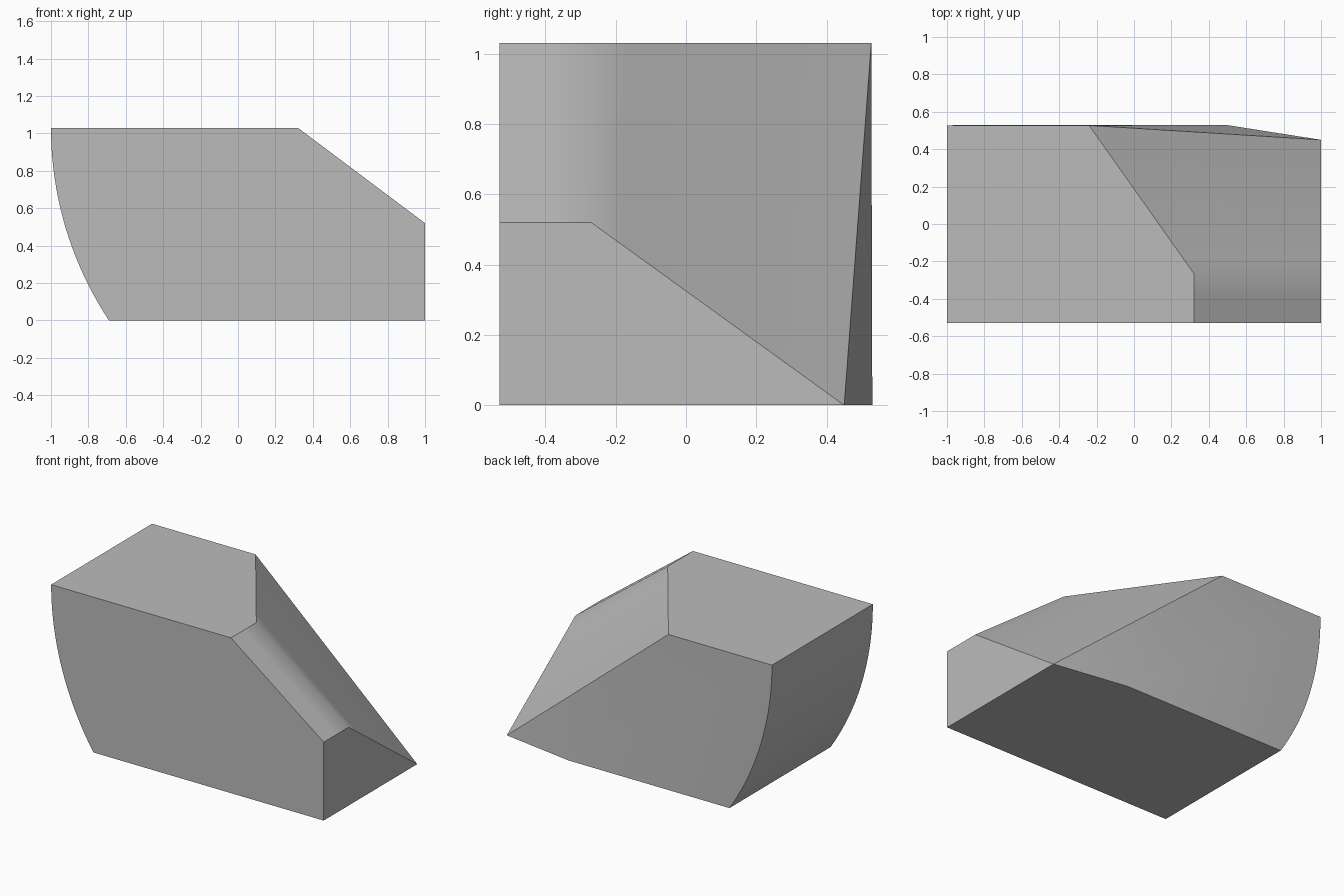
import bpy, bmesh, math
from mathutils import Vector

cube = bpy.data.objects.get("Cube")
if cube:
    bpy.data.objects.remove(cube, do_unlink=True)

HEIGHT, FRONT, BACK = 1.03, -0.53, 0.53

grey = bpy.data.materials.new("mid grey")
grey.use_nodes = True
grey.diffuse_color = (0.5, 0.5, 0.5, 1)
grey.node_tree.nodes["Principled BSDF"].inputs["Base Color"].default_value = grey.diffuse_color


def line(a, b, n):
    """Points from a to b, both ends included."""
    return [Vector(a).lerp(Vector(b), i / n) for i in range(n + 1)]


def back_y(z):
    """The back leans in very slightly toward the top."""
    return BACK - 0.003 * z / HEIGHT


# Curved end profile, from the top down: an arc that starts vertical
radius = 1.866
sweep = math.asin(HEIGHT / radius)
arc = [(radius - 1 - radius * math.cos(sweep * i / 20),
        HEIGHT - radius * math.sin(sweep * i / 20)) for i in range(21)]
arc[-1] = (arc[-1][0], 0)
arc_front = [Vector((x, FRONT, z)) for x, z in arc]
arc_back = [Vector((x, back_y(z), z)) for x, z in arc]

# Upper and lower rims of the bevelled corner
corner = (0.32, -0.265, HEIGHT)
peak = (-0.24, back_y(HEIGHT), HEIGHT)
elbow = (1, -0.27, 0.52)
toe = (1, 0.45, 0)
upper = line((0.32, FRONT, HEIGHT), corner, 2) + line(corner, peak, 8)[1:]
lower = line((1, FRONT, 0.52), elbow, 2) + line(elbow, toe, 8)[1:]

front_foot = Vector((1, FRONT, 0))
heel = Vector((0.49, BACK, 0))

faces = [
    [arc_front[0]] + upper + [arc_back[0]],                      # top
    [arc_front[-1], arc_back[-1], heel, lower[-1], front_foot],  # underside
    arc_front + [front_foot, lower[0], upper[0]],                # front
    [front_foot] + lower[::-1],                                  # right end
    [upper[-1], heel] + arc_back[::-1],                          # back
    [upper[-1], lower[-1], heel],                                # back corner
]
# Ruled bevel and curved end
for a, b in ((upper, lower), (arc_front, arc_back)):
    for i in range(len(a) - 1):
        faces.append([a[i], b[i], b[i + 1], a[i + 1]])

bm = bmesh.new()
for points in faces:
    bm.faces.new([bm.verts.new(p) for p in points])
bmesh.ops.remove_doubles(bm, verts=bm.verts, dist=0.0005)
bmesh.ops.recalc_face_normals(bm, faces=bm.faces)
mesh = bpy.data.meshes.new("bevelled_block")
bm.to_mesh(mesh)
bm.free()

block = bpy.data.objects.new("bevelled_block", mesh)
bpy.context.collection.objects.link(block)
mesh.materials.append(grey)
bpy.ops.object.select_all(action="DESELECT")
block.select_set(True)
bpy.context.view_layer.objects.active = block
bpy.ops.object.shade_smooth_by_angle(angle=math.radians(30))
